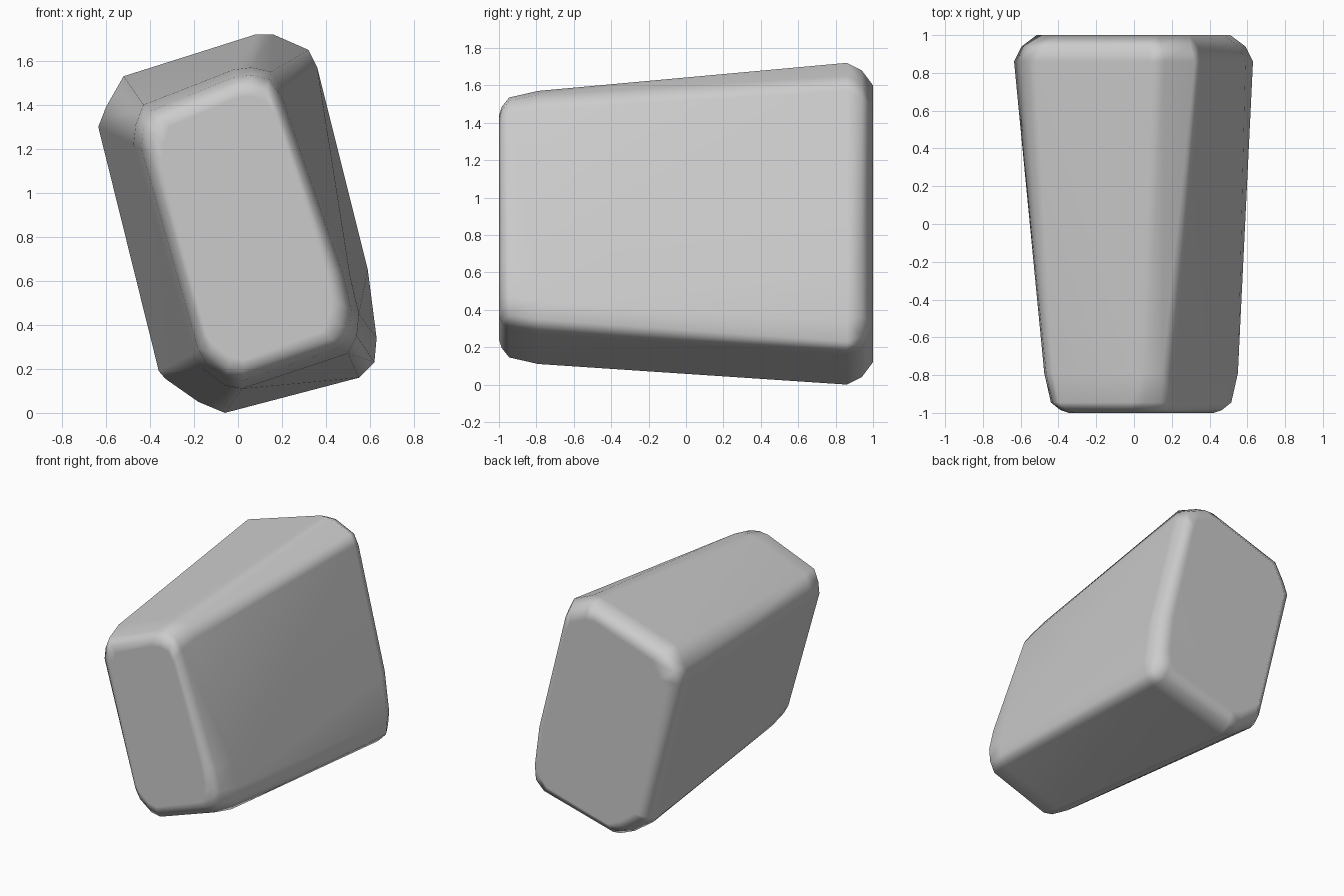
import bpy, bmesh

if "Cube" in bpy.data.objects:
    bpy.data.objects.remove(bpy.data.objects["Cube"])

# Leaning rounded-rectangle outlines (x, z), matching point for point
back = [(-.635, 1.30), (-.60, 1.39), (-.52, 1.53),
        (.08, 1.72), (.16, 1.72), (.32, 1.65), (.36, 1.57),
        (.59, .65), (.63, .34), (.62, .23), (.55, .16),
        (-.06, 0), (-.18, .05), (-.33, .155), (-.36, .19)]
front = [(-.475, 1.22), (-.465, 1.31), (-.43, 1.40),
         (-.02, 1.56), (.06, 1.57), (.15, 1.55), (.21, 1.47),
         (.51, .62), (.55, .45), (.54, .35), (.50, .27),
         (.02, .11), (-.06, .125), (-.16, .20), (-.20, .27)]


def inset(outline, d):
    """Pull an outline inwards by about d on every side."""
    xs, zs = zip(*outline)
    cx, cz = (min(xs) + max(xs)) / 2, (min(zs) + max(zs)) / 2
    sx = 1 - 2 * d / (max(xs) - min(xs))
    sz = 1 - 2 * d / (max(zs) - min(zs))
    return [(cx + (x - cx) * sx, cz + (z - cz) * sz) for x, z in outline]


# Sections from front face to back face: outline, inset, y
sections = [(front, .13, -1.0), (front, .085, -.985), (front, .035, -.945),
            (front, 0, -.79), (back, 0, .86), (back, .04, .94), (back, .12, 1.0)]

# Tapered block lofted through the sections
bm = bmesh.new()
for outline, d, y in sections:
    for x, z in inset(outline, d):
        bm.verts.new((x, y, z))
bmesh.ops.convex_hull(bm, input=bm.verts[:])
bmesh.ops.delete(bm, geom=[v for v in bm.verts if not v.link_faces], context='VERTS')
bmesh.ops.dissolve_limit(bm, angle_limit=.035, verts=bm.verts[:], edges=bm.edges[:])
bmesh.ops.recalc_face_normals(bm, faces=bm.faces[:])
for f in bm.faces:
    f.smooth = True
mesh = bpy.data.meshes.new("tapered_block")
bm.to_mesh(mesh)
bm.free()
block = bpy.data.objects.new("tapered_block", mesh)
bpy.context.collection.objects.link(block)

# Keep the large faces flat with soft rounded edges
block.modifiers.new("flat_faces", 'WEIGHTED_NORMAL').weight = 70
